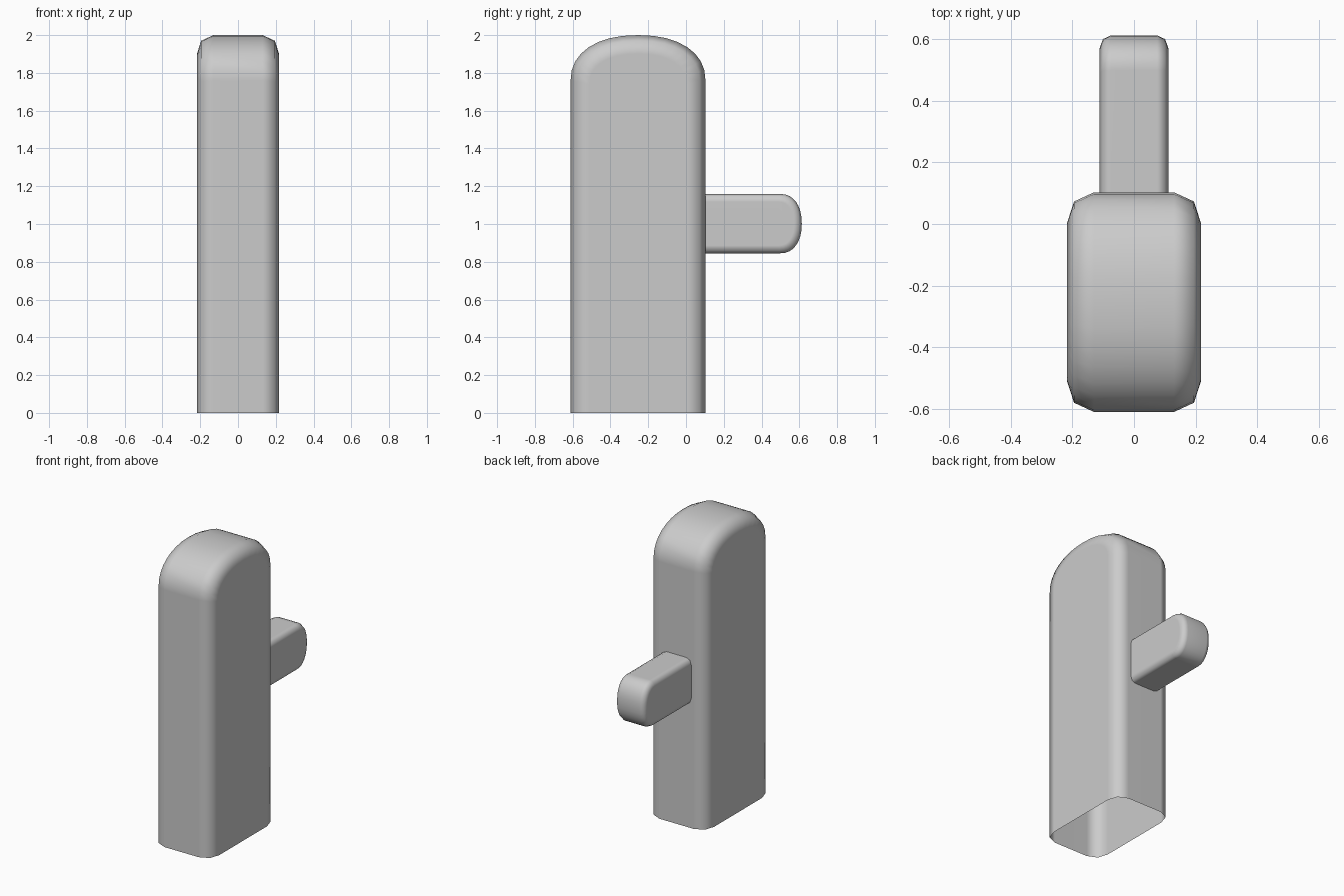
import bpy, bmesh
from math import cos, sin, pi

if "Cube" in bpy.data.objects:
    bpy.data.objects.remove(bpy.data.objects["Cube"])


def arch(half, start, spring, tip, inset, n=16):
    """Open arch outline as (across, along) points, shrunk by inset."""
    h, rise = half - inset, tip - inset - (spring - inset * 0.2)
    base = spring - inset * 0.2
    pts = [(h, start)]
    for i in range(n + 1):
        a = pi * i / n
        c, s = cos(a), sin(a)
        sign = 1 if c >= 0 else -1
        pts.append((h * sign * abs(c) ** 0.9, base + rise * max(s, 0) ** 0.9))
    return pts + [(-h, start)]


def rounded_slab(name, layers, place, half, start, spring, tip):
    """Skin arch outlines across x layers; the start end stays open."""
    bm = bmesh.new()
    loops = []
    sections = [(-x, i) for x, i in layers] + [(x, i) for x, i in reversed(layers)]
    for x, inset in sections:
        loops.append([bm.verts.new(place(x, u, v))
                      for u, v in arch(half, start, spring, tip, inset)])
    for a, b in zip(loops, loops[1:]):
        for k in range(len(a) - 1):
            bm.faces.new((a[k], a[k + 1], b[k + 1], b[k]))
    bm.faces.new(loops[0])
    bm.faces.new(list(reversed(loops[-1])))
    bmesh.ops.recalc_face_normals(bm, faces=bm.faces)
    # An open shell can be flipped inside out, so check one side face
    side = max(bm.faces, key=lambda f: f.calc_center_median().x)
    if side.normal.x < 0:
        bmesh.ops.reverse_faces(bm, faces=bm.faces)
    me = bpy.data.meshes.new(name)
    bm.to_mesh(me)
    bm.free()
    for p in me.polygons:
        p.use_smooth = True
    ob = bpy.data.objects.new(name, me)
    bpy.context.collection.objects.link(ob)
    # Keep the broad sides looking flat
    ob.modifiers.new("flat_sides", 'WEIGHTED_NORMAL').weight = 80
    return ob


# Upright post with a domed top and open base
rounded_slab("post", [(0.217, 0.098), (0.195, 0.03), (0.13, 0.0)],
             lambda x, u, v: (x, u - 0.254, v),
             half=0.357, start=0.0, spring=1.76, tip=2.0)

# Stubby peg sticking out of the back
rounded_slab("peg", [(0.112, 0.042), (0.101, 0.012), (0.075, 0.0)],
             lambda x, u, v: (x, v, u + 1.002),
             half=0.157, start=0.1, spring=0.5, tip=0.613)
